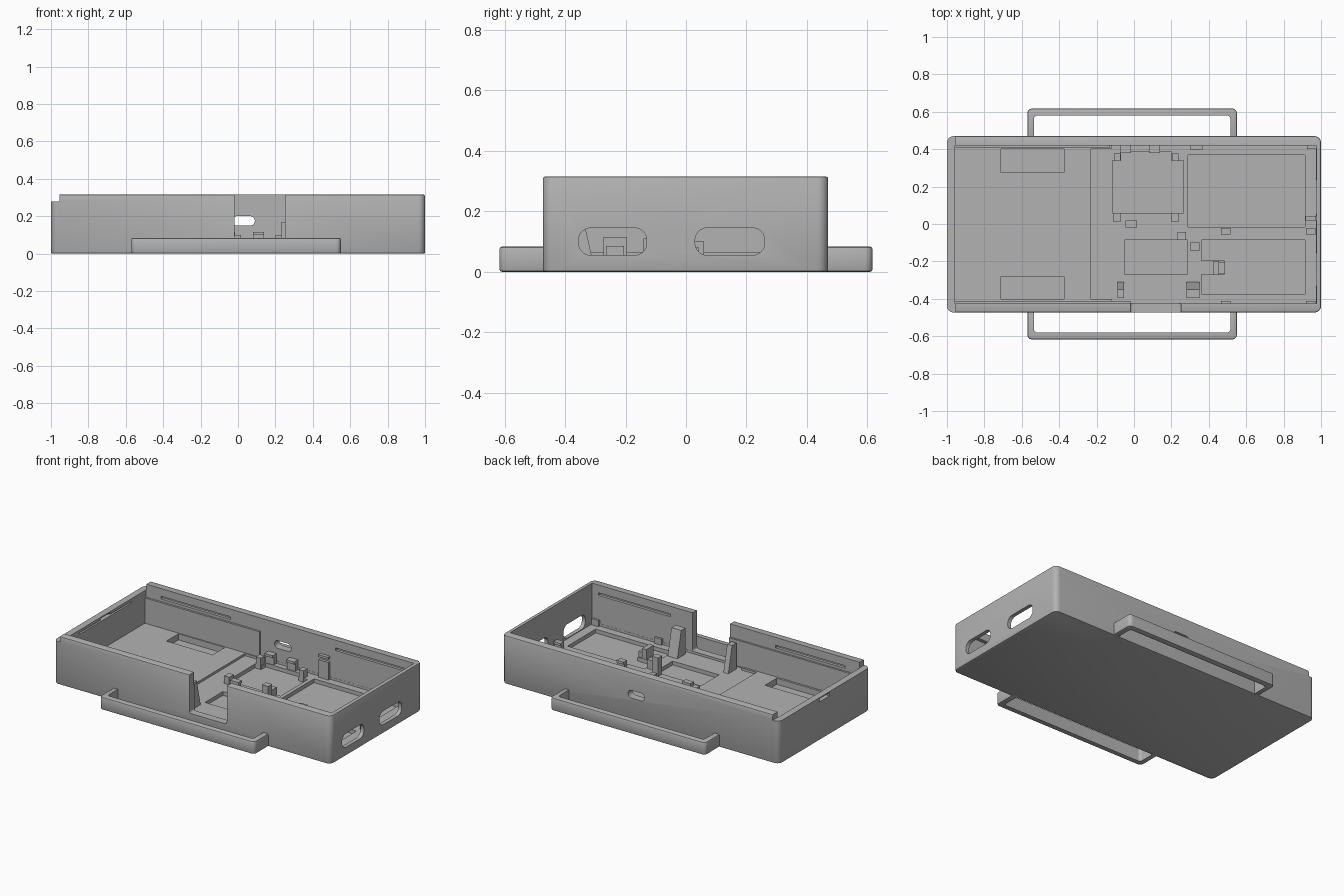
import bpy, bmesh, math

cube = bpy.data.objects.get("Cube")
if cube:
    bpy.data.objects.remove(cube, do_unlink=True)

grey = bpy.data.materials.new("plain grey")
grey.use_nodes = True
grey.diffuse_color = (0.45, 0.45, 0.45, 1)
grey.node_tree.nodes["Principled BSDF"].inputs["Base Color"].default_value = (0.45, 0.45, 0.45, 1)


def box(name, x, y, z, corner=0, axis=2, soft=0):
    """Box from ranges, with corners rounded along one axis and softened rims."""
    bm = bmesh.new()
    bmesh.ops.create_cube(bm, size=1)
    for v in bm.verts:
        for i, (lo, hi) in enumerate((x, y, z)):
            v.co[i] = (lo + hi) / 2 + v.co[i] * (hi - lo)
    if corner:
        edges = [e for e in bm.edges
                 if abs((e.verts[0].co - e.verts[1].co).normalized()[axis]) > 0.9]
        bmesh.ops.bevel(bm, geom=edges, offset=corner, segments=6, profile=0.5, affect='EDGES')
    if soft:
        rims = [e for e in bm.edges if abs(e.verts[0].co.z - e.verts[1].co.z) < 1e-5]
        bmesh.ops.bevel(bm, geom=rims, offset=soft, segments=2, profile=0.5, affect='EDGES')
    mesh = bpy.data.meshes.new(name)
    bm.to_mesh(mesh)
    bm.free()
    mesh.materials.append(grey)
    ob = bpy.data.objects.new(name, mesh)
    bpy.context.scene.collection.objects.link(ob)
    return ob


def combine(target, tool, operation='DIFFERENCE'):
    """Apply a boolean and discard its helper."""
    mod = target.modifiers.new("cut", 'BOOLEAN')
    mod.object, mod.operation, mod.solver = tool, operation, 'EXACT'
    bpy.context.view_layer.update()
    graph = bpy.context.evaluated_depsgraph_get()
    mesh = bpy.data.meshes.new_from_object(target.evaluated_get(graph))
    target.modifiers.clear()
    target.data = mesh
    bpy.data.objects.remove(tool, do_unlink=True)


def cut(target, *args, **kwargs):
    combine(target, box("cutter", *args, **kwargs))


def smooth(ob):
    bpy.ops.object.select_all(action='DESELECT')
    ob.select_set(True)
    bpy.context.view_layer.objects.active = ob
    bpy.ops.object.shade_smooth_by_angle(angle=math.radians(30))


# Tray with its two floor levels
FLOOR, TOP = 0.05, 0.315
tray = box("tray", (-1, 1), (-0.473, 0.47), (0, TOP), corner=0.035, soft=0.007)
cut(tray, (-0.957, 0.975), (-0.425, 0.42), (0.065, 0.5))
cut(tray, (-0.23, -0.12), (-0.4, 0.4), (FLOOR, 0.1))
cut(tray, (-0.121, 0.974), (-0.424, 0.419), (FLOOR, 0.1))

# Lowered end wall with a central notch
cut(tray, (-1.1, -0.955), (-0.6, 0.6), (0.278, 0.5))
cut(tray, (-1.1, -0.95), (-0.05, 0.05), (0.25, 0.27))
cut(tray, (-0.98, -0.95), (-0.27, 0.27), (0.25, 0.26))

# Open front bay, end ports and rear port
cut(tray, (-0.02, 0.25), (-0.6, -0.41), (0.065, 0.5), corner=0.014, axis=1)
for lo, hi in ((-0.355, -0.13), (0.03, 0.26)):
    cut(tray, (0.9, 1.1), (lo, hi), (0.055, 0.145), corner=0.04, axis=0)
cut(tray, (-0.03, 0.09), (0.3, 0.6), (0.15, 0.2), corner=0.024, axis=1)

# Long retaining grooves in both side walls
for y in ((0.41, 0.438), (-0.443, -0.415)):
    for x in ((-0.85, -0.35), (0.41, 0.93)):
        cut(tray, x, y, (0.247, 0.264))

# Floor recesses
for x, y in (((-0.71, -0.375), (0.275, 0.4)),
             ((-0.71, -0.375), (-0.4, -0.28)),
             ((0.29, 0.915), (-0.015, 0.37)),
             ((0.36, 0.915), (-0.375, -0.085)),
             ((-0.05, 0.285), (-0.27, -0.085)),
             ((-0.115, 0.265), (0.06, 0.34)),
             ((-0.07, 0.2), (0.3, 0.385))):
    cut(tray, x, y, (0.025, 0.12))
combine(tray, box("pad", (0.35, 0.485), (-0.27, -0.195), (0.01, FLOOR)), 'UNION')
smooth(tray)

# Side rails, each a rounded loop open against the tray
for side, name in ((-1, "front_rail"), (1, "back_rail")):
    ys = sorted((side * 0.44, side * 0.617))
    rail = box(name, (-0.57, 0.55), ys, (0, 0.083), corner=0.025, soft=0.008)
    inner = sorted((side * 0.3, side * 0.58))
    cut(rail, (-0.535, 0.515), inner, (-0.1, 0.2), corner=0.018)
    smooth(rail)

# Wall liners
box("back_liner", (-0.96, -0.13), (0.407, 0.425), (0.06, 0.23))
box("front_liner", (-0.96, -0.02), (-0.43, -0.413), (0.06, 0.23))

# Tapered buttresses beside the bay
for x, w, name in ((-0.07, 0.035, "right_buttress"), (0.315, 0.07, "left_buttress")):
    ob = box(name, (x - w / 2, x + w / 2), (-0.395, -0.31), (0.045, 0.22))
    for v in ob.data.vertices:
        if v.co.z > 0.1 and v.co.y > -0.35:
            v.co.y = -0.35


def clip(x, y, w, d, height=0.1, hook=0):
    """Board clip: a post with a small overhanging head."""
    box("clip_post", (x - w / 2, x + w / 2), (y - d / 2, y + d / 2), (0.024, height - 0.015))
    ys = sorted((y - math.copysign(d / 2, hook), y + math.copysign(d / 2, hook) + hook))
    box("clip_head", (x - w / 2, x + w / 2), ys, (height - 0.016, height))


# Clips and locating posts
for x in (-0.045, 0.11):
    clip(x, 0.405, 0.06, 0.028, 0.115, -0.012)
for x in (-0.09, 0.22):
    clip(x, 0.358, 0.035, 0.04)
    clip(x, 0.035, 0.037, 0.048)
clip(-0.015, -0.005, 0.06, 0.025, 0.1, 0.01)
clip(0.255, -0.065, 0.045, 0.042, 0.17)
clip(0.325, -0.12, 0.05, 0.042, 0.11)
clip(0.44, -0.235, 0.03, 0.075, 0.115)
clip(0.47, -0.235, 0.035, 0.06, 0.085)
for x in (0.49, 0.945):
    clip(x, -0.043, 0.05, 0.025, 0.09, 0.01)
    clip(x, -0.418, 0.05, 0.014, 0.09)
clip(0.945, 0.03, 0.055, 0.025, 0.08)
clip(0.95, 0.41, 0.05, 0.02, 0.09)

# Rear wall block with a latch above
box("rear_block", (0.3, 0.37), (0.403, 0.425), (0.045, 0.165))
box("rear_latch", (0.3, 0.37), (0.398, 0.425), (0.185, 0.2))
